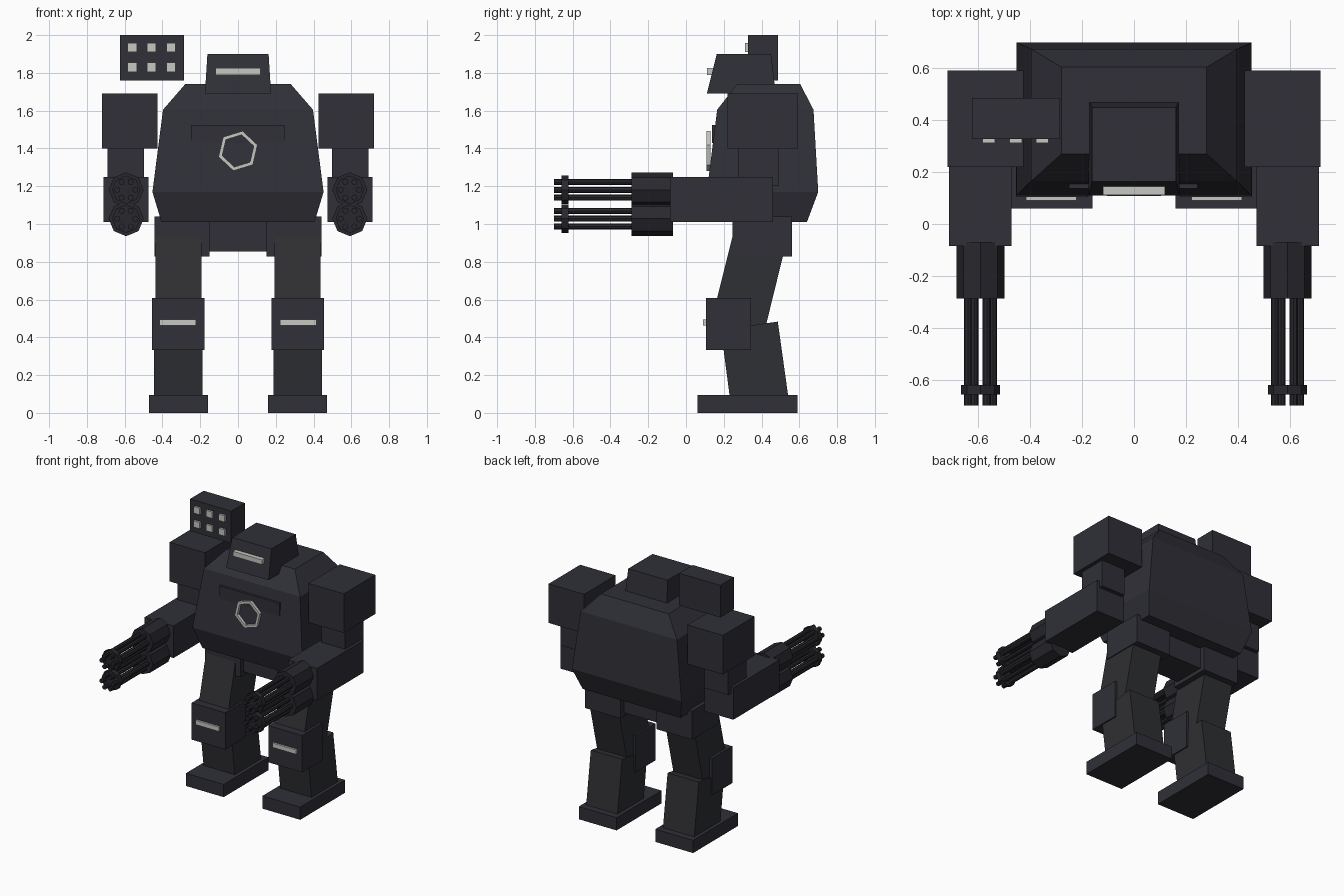
import bpy, bmesh, math
from mathutils import Matrix

if "Cube" in bpy.data.objects:
    bpy.data.objects.remove(bpy.data.objects["Cube"])


def material(name, rgb):
    m = bpy.data.materials.new(name)
    m.use_nodes = True
    m.diffuse_color = (*rgb, 1)
    m.node_tree.nodes["Principled BSDF"].inputs["Base Color"].default_value = (*rgb, 1)
    return m


ARMOUR = material("dark blue grey armour", (0.029, 0.029, 0.039))
LEG = material("charcoal leg", (0.028, 0.029, 0.033))
GUN = material("black gunmetal", (0.021, 0.021, 0.027))
LIGHT = material("pale light", (0.56, 0.58, 0.54))


def finish(name, bm, mat):
    bmesh.ops.recalc_face_normals(bm, faces=bm.faces)
    mesh = bpy.data.meshes.new(name)
    bm.to_mesh(mesh)
    bm.free()
    mesh.materials.append(mat)
    ob = bpy.data.objects.new(name, mesh)
    bpy.context.collection.objects.link(ob)
    return ob


def loft(name, rings, mat):
    """Join rings of points and cap both ends."""
    bm = bmesh.new()
    loops = [[bm.verts.new(p) for p in ring] for ring in rings]
    n = len(loops[0])
    for a, b in zip(loops, loops[1:]):
        for i in range(n):
            bm.faces.new((a[i], a[(i + 1) % n], b[(i + 1) % n], b[i]))
    bm.faces.new(loops[0])
    bm.faces.new(loops[-1])
    return finish(name, bm, mat)


def rect(x, y, z):
    return [(x[0], y[0], z), (x[1], y[0], z), (x[1], y[1], z), (x[0], y[1], z)]


def box(name, x, y, z, mat):
    return loft(name, [rect(x, y, z[0]), rect(x, y, z[1])], mat)


def side_profile(name, x, points, mat):
    """Extrude a (y, z) outline across x."""
    return loft(name, [[(px, y, z) for y, z in points] for px in x], mat)


def add_tube(bm, x, z, y, radius, sides):
    """Closed cylinder along y with a vertex at the top."""
    place = (Matrix.Translation((x, (y[0] + y[1]) / 2, z))
             @ Matrix.Rotation(math.pi / 2, 4, "X"))
    bmesh.ops.create_cone(bm, cap_ends=True, segments=sides, radius1=radius,
                          radius2=radius, depth=y[1] - y[0], matrix=place)


# Torso: stacked rectangular sections (half width, front, back, height)
sections = [(0.405, 0.16, 0.64, 1.01), (0.453, 0.11, 0.70, 1.17),
            (0.397, 0.165, 0.675, 1.605), (0.28, 0.27, 0.605, 1.74)]
loft("torso", [rect((-w, w), (f, b), z) for w, f, b, z in sections], ARMOUR)
side_profile("chest_plate", (-0.25, 0.245),
             [(0.137, 1.43), (0.137, 1.525), (0.2, 1.525), (0.2, 1.43)], ARMOUR)

# Chest ring: tilted hexagonal band
hexagon = [math.radians(17 + 60 * i) for i in range(6)]
bm = bmesh.new()
bands = [[bm.verts.new((r * math.cos(a), y, 1.387 + r * math.sin(a))) for a in hexagon]
         for r, y in ((0.108, 0.108), (0.108, 0.13), (0.087, 0.13), (0.087, 0.108))]
for k in range(4):
    a, b = bands[k], bands[(k + 1) % 4]
    for i in range(6):
        j = (i + 1) % 6
        bm.faces.new((a[i], a[j], b[j], b[i]))
finish("chest_ring", bm, LIGHT)

# Head and visor
loft("head", [rect((-0.175, 0.175), (0.11, 0.475), 1.69),
              rect((-0.162, 0.162), (0.163, 0.45), 1.9)], ARMOUR)
box("visor", (-0.12, 0.12), (0.112, 0.16), (1.79, 1.826), LIGHT)

# Rocket launcher over the right shoulder
box("launcher", (-0.625, -0.285), (0.327, 0.487), (1.76, 2.0), ARMOUR)
for row, z in enumerate((1.83, 1.935)):
    for col in range(3):
        x = -0.56 + 0.103 * col
        box(f"launcher_light_{row}_{col}", (x - 0.024, x + 0.024), (0.312, 0.33),
            (z - 0.024, z + 0.024), LIGHT)

# Pelvis
box("pelvis", (-0.15, 0.15), (0.28, 0.52), (0.855, 1.04), ARMOUR)

for side, s in (("left", 1), ("right", -1)):
    def span(a, b):
        return sorted((s * a, s * b))

    # Arm
    box(side + "_shoulder", span(0.427, 0.72), (0.22, 0.592), (1.4, 1.692), ARMOUR)
    box(side + "_upper_arm", span(0.497, 0.692), (0.275, 0.49), (1.2, 1.4), ARMOUR)
    box(side + "_forearm", span(0.473, 0.713), (-0.085, 0.46), (1.01, 1.25), ARMOUR)

    # Twin rotary guns
    for level, z in (("upper", 1.181), ("lower", 1.028)):
        x = s * 0.592
        bm = bmesh.new()
        add_tube(bm, x, z, (-0.288, -0.07), 0.0925, 8)
        finish(f"{side}_{level}_gun_sleeve", bm, GUN)
        bm = bmesh.new()
        for i in range(6):
            a = math.tau * i / 6
            add_tube(bm, x + 0.048 * math.cos(a), z + 0.048 * math.sin(a),
                     (-0.7, -0.28), 0.016, 8)
        add_tube(bm, x, z, (-0.658, -0.622), 0.075, 8)
        finish(f"{side}_{level}_gun_barrels", bm, GUN)

    # Leg
    box(side + "_hip", span(0.15, 0.443), (0.245, 0.56), (0.827, 1.04), ARMOUR)
    side_profile(side + "_thigh", span(0.193, 0.436),
                 [(0.265, 1.01), (0.125, 0.45), (0.41, 0.41), (0.55, 0.98)], LEG)
    side_profile(side + "_calf", span(0.188, 0.446),
                 [(0.185, 0.44), (0.235, 0.06), (0.545, 0.06), (0.486, 0.483)], LEG)
    box(side + "_knee_guard", span(0.178, 0.456), (0.105, 0.343), (0.333, 0.608), ARMOUR)
    box(side + "_knee_light", span(0.222, 0.416), (0.09, 0.12), (0.462, 0.495), LIGHT)
    box(side + "_foot", span(0.16, 0.472), (0.06, 0.59), (0, 0.095), ARMOUR)
